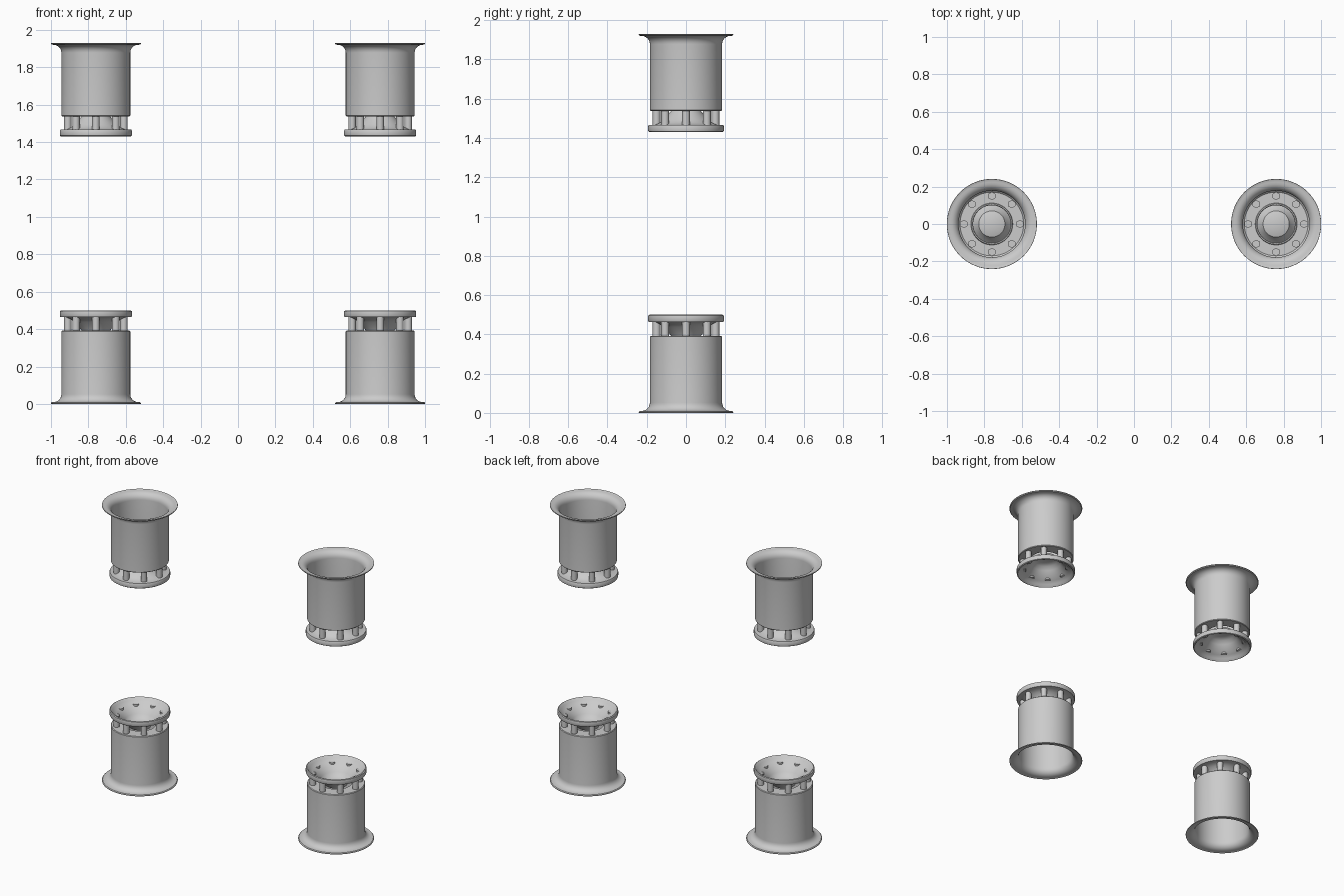
import bpy, bmesh
from math import sin, cos, pi, radians
from mathutils import Matrix

if "Cube" in bpy.data.objects:
    bpy.data.objects.remove(bpy.data.objects["Cube"])

CX, MID, SEG = 0.76, 0.965, 64   # unit centre x, mirror height, lathe segments
BOLT_R = 0.15


def finish(name, bm):
    """Place a part on the right-hand lower unit and mirror it to all four."""
    bmesh.ops.remove_doubles(bm, verts=bm.verts, dist=1e-5)
    bmesh.ops.recalc_face_normals(bm, faces=bm.faces)
    bmesh.ops.translate(bm, verts=bm.verts, vec=(CX, 0, -MID))
    me = bpy.data.meshes.new(name)
    bm.to_mesh(me)
    bm.free()
    ob = bpy.data.objects.new(name, me)
    bpy.context.collection.objects.link(ob)
    ob.location.z = MID
    mir = ob.modifiers.new("mirror", 'MIRROR')
    mir.use_axis = (True, False, True)
    mir.use_mirror_merge = False
    bpy.ops.object.select_all(action='DESELECT')
    ob.select_set(True)
    bpy.context.view_layer.objects.active = ob
    bpy.ops.object.shade_smooth_by_angle(angle=radians(35))
    return ob


def lathe(name, profile, closed=True):
    """Spin an (r, z) profile around the unit axis."""
    bm = bmesh.new()
    vs = [bm.verts.new((r, 0, z)) for r, z in profile]
    pairs = list(zip(vs, vs[1:] + vs[:1])) if closed else list(zip(vs, vs[1:]))
    es = [bm.edges.new(p) for p in pairs]
    bmesh.ops.spin(bm, geom=vs + es, cent=(0, 0, 0), axis=(0, 0, 1),
                   angle=2 * pi, steps=SEG, use_merge=True)
    return finish(name, bm)


def ring_of(name, radius, z0, z1, sides):
    """Eight upright prisms on the bolt circle."""
    bm = bmesh.new()
    for i in range(8):
        a = i * pi / 4
        m = Matrix.Translation((BOLT_R * cos(a), BOLT_R * sin(a), (z0 + z1) / 2))
        bmesh.ops.create_cone(bm, cap_ends=True, segments=sides, radius1=radius,
                              radius2=radius, depth=z1 - z0, matrix=m)
    return finish(name, bm)


# Barrel: flared flange, straight wall, and a floor with a lipped centre hole
flare = [(0.184 + 0.042 * (1 - cos(t)), 0.052 - 0.042 * sin(t))
         for t in [i * pi / 12 for i in range(7)]]
inner = [(0.178 + 0.046 * (1 - cos(t)), 0.050 - 0.046 * sin(t))
         for t in [i * pi / 12 for i in range(6, -1, -1)]]
lathe("flanged_barrel",
      [(0.100, 0.392), (0.180, 0.392), (0.184, 0.388)] + flare
      + [(0.236, 0.009), (0.241, 0.004), (0.240, 0.0), (0.232, 0.003)] + inner
      + [(0.178, 0.372), (0.170, 0.380), (0.112, 0.380), (0.109, 0.370),
         (0.103, 0.370), (0.100, 0.374)])

# End ring that runs into a dished bowl
lathe("end_ring_bowl",
      [(0, 0.388), (0.050, 0.390), (0.078, 0.400), (0.096, 0.422), (0.120, 0.450),
       (0.150, 0.470), (0.172, 0.484), (0.180, 0.497), (0.186, 0.500), (0.192, 0.496),
       (0.193, 0.490), (0.193, 0.470), (0.190, 0.464), (0.160, 0.464), (0.135, 0.453),
       (0.116, 0.438), (0.092, 0.412), (0.076, 0.392), (0.070, 0.382), (0.045, 0.374),
       (0, 0.371)], closed=False)

# Posts between barrel and end ring, with hexagonal bolt heads inside the barrel
ring_of("spacer_posts", 0.020, 0.385, 0.470, 20)
ring_of("bolt_heads", 0.022, 0.366, 0.382, 6)
